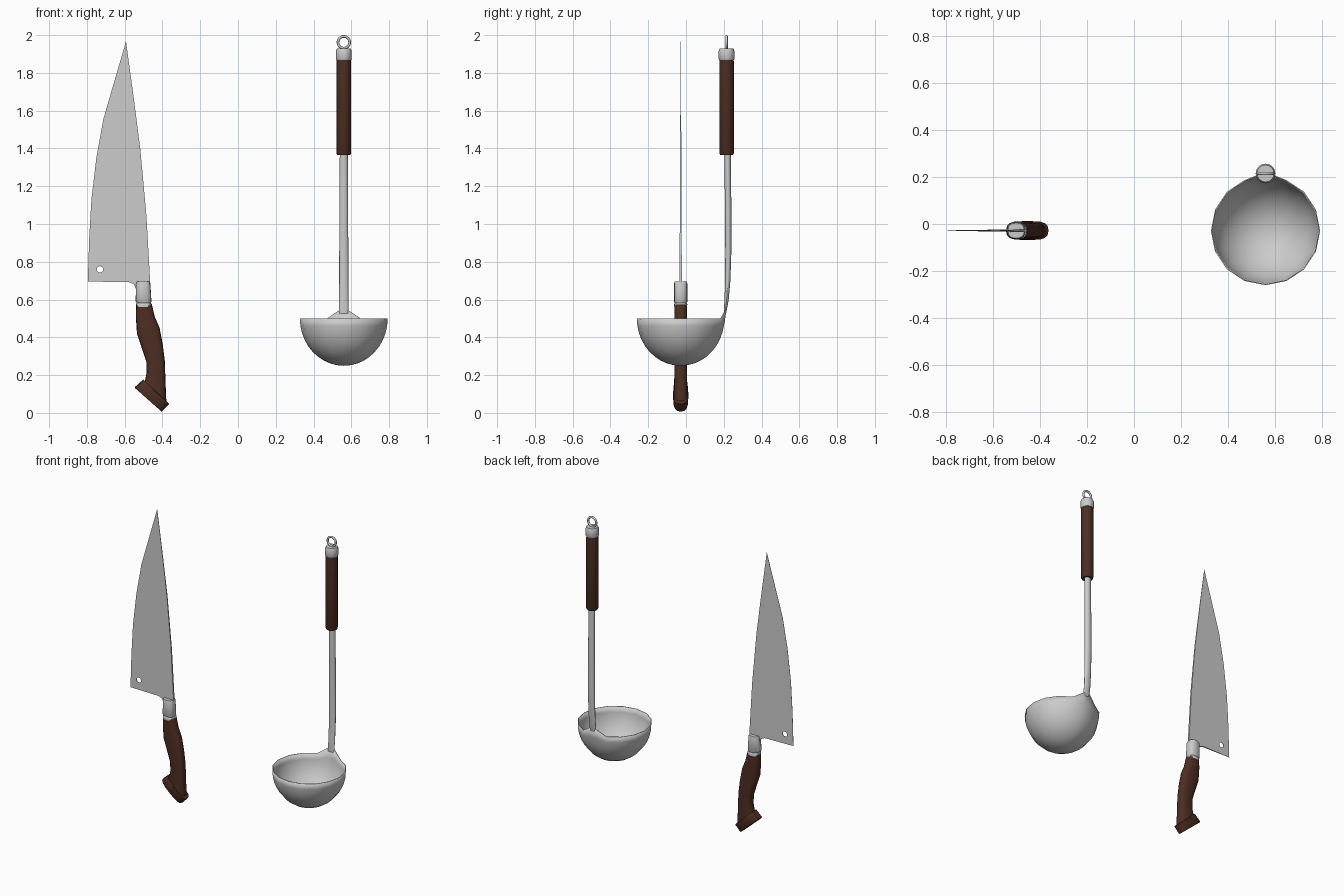
import bpy, bmesh, math
from mathutils import Vector

if "Cube" in bpy.data.objects:
    bpy.data.objects.remove(bpy.data.objects["Cube"])

wood = bpy.data.materials.new("dark_wood")
wood.diffuse_color = (0.075, 0.027, 0.016, 1)
wood.use_nodes = True
wood.node_tree.nodes["Principled BSDF"].inputs["Base Color"].default_value = wood.diffuse_color
KY = -0.028            # knife plane
LX, LY = 0.56, 0.215   # ladle handle axis


def finish(name, bm, mat=None, angle=40):
    bmesh.ops.recalc_face_normals(bm, faces=bm.faces)
    me = bpy.data.meshes.new(name)
    bm.to_mesh(me)
    bm.free()
    ob = bpy.data.objects.new(name, me)
    bpy.context.collection.objects.link(ob)
    if mat:
        me.materials.append(mat)
    bpy.ops.object.select_all(action='DESELECT')
    ob.select_set(True)
    bpy.context.view_layer.objects.active = ob
    bpy.ops.object.shade_smooth_by_angle(angle=math.radians(angle))
    return ob


def spow(v, p):
    return math.copysign(abs(v) ** p, v)


def loft(name, sections, n=16, p=1.0, mat=None):
    """Sections: (left x, left z, right x, right z, centre y, half depth)."""
    bm = bmesh.new()
    rings = []
    for x1, z1, x2, z2, y, ry in sections:
        a, b = Vector((x1, y, z1)), Vector((x2, y, z2))
        mid, half = (a + b) / 2, (b - a) / 2
        rings.append([bm.verts.new(mid + half * spow(math.cos(t), p)
                                   + Vector((0, ry * spow(math.sin(t), p), 0)))
                      for t in (2 * math.pi * i / n for i in range(n))])
    for r, s in zip(rings, rings[1:]):
        for i in range(n):
            j = (i + 1) % n
            bm.faces.new((r[i], r[j], s[j], s[i]))
    bm.faces.new(rings[0])
    bm.faces.new(rings[-1])
    return finish(name, bm, mat)


def rod(name, rows, mat=None, n=16):
    """Upright ladle part from rows of (z, centre y, half width, half depth)."""
    return loft(name, [(LX - w, z, LX + w, z, y, d) for z, y, w, d in rows], n, 1, mat)


# knife blade: outline tapering from spine to cutting edge
outline = [(-.795, .695), (-.788, .92), (-.776, 1.13), (-.75, 1.35), (-.713, 1.555),
           (-.593, 1.967), (-.555, 1.69), (-.517, 1.395), (-.485, 1.045), (-.465, .695),
           (-.47, .63), (-.53, .63), (-.54, .655), (-.553, .682), (-.58, .693)]
bm = bmesh.new()
sides = []
for s in (-1, 1):
    sides.append([bm.verts.new((x, KY + s * max(.0006, .0008 + .0158 * (x + .795)
                                                - .0027 * (z - .695)), z)) for x, z in outline])
    bm.faces.new(sides[-1])
for i in range(len(outline)):
    j = (i + 1) % len(outline)
    bm.faces.new((sides[0][i], sides[0][j], sides[1][j], sides[1][i]))
bmesh.ops.triangulate(bm, faces=[f for f in bm.faces if len(f.verts) > 4])
blade = finish("knife_blade", bm, angle=30)

# hanging hole in the blade
bpy.ops.mesh.primitive_cylinder_add(vertices=16, radius=.017, depth=.1,
                                    location=(-.731, KY, .76), rotation=(math.pi / 2, 0, 0))
cutter = bpy.context.object
cutter.hide_render = True
mod = blade.modifiers.new("hole", 'BOOLEAN')
mod.operation = 'DIFFERENCE'
mod.object = cutter
mod.solver = 'EXACT'
bpy.context.view_layer.objects.active = blade
bpy.ops.object.modifier_apply(modifier=mod.name)
bpy.data.objects.remove(cutter)

# knife bolster, handle and angled butt
loft("knife_bolster", [(-.536, .695, -.468, .695, KY, .032), (-.54, .685, -.464, .685, KY, .035),
                       (-.542, .59, -.458, .588, KY, .035), (-.536, .583, -.462, .581, KY, .031),
                       (-.54, .577, -.456, .575, KY, .035), (-.538, .56, -.457, .56, KY, .034)], p=.75)
loft("knife_handle", [(-.539, .57, -.455, .57, KY, .033), (-.541, .51, -.441, .51, KY, .034),
                      (-.535, .42, -.415, .45, KY, .034), (-.508, .34, -.398, .36, KY, .034),
                      (-.485, .27, -.387, .27, KY, .034), (-.484, .21, -.384, .17, KY, .034),
                      (-.495, .16, -.379, .055, KY, .036)], p=.7, mat=wood)
loft("knife_butt", [(-.503, .177, -.368, .052, KY, .036), (-.507, .172, -.364, .047, KY, .04),
                    (-.545, .138, -.399, .011, KY, .04), (-.545, .131, -.405, .007, KY, .036)],
     p=.7, mat=wood)

# ladle bowl with the back of the rim drawn up to the stem
angles = sorted([22.5 * i for i in range(16) if i != 4] + [84.5, 95.5])
bm = bmesh.new()
rings = []
K = 10
for k in range(1, K + 1):
    u = math.pi / 2 * k / K
    ring = []
    for a in angles:
        t = math.radians(a)
        y, z = -.028 + .23 * math.sin(u) * math.sin(t), .5 - .248 * math.cos(u)
        if abs(a - 90) < 10:
            lift = max(0, k - K + 3) / 3
            z += .045 * lift ** 2
            y += .01 * lift ** 2
        ring.append(bm.verts.new((LX + .23 * math.sin(u) * math.cos(t), y, z)))
    rings.append(ring)
base = bm.verts.new((LX, -.028, .252))
n = len(angles)
for i in range(n):
    j = (i + 1) % n
    bm.faces.new((base, rings[0][j], rings[0][i]))
    for r, s in zip(rings, rings[1:]):
        bm.faces.new((r[i], r[j], s[j], s[i]))
bowl = finish("ladle_bowl", bm, angle=60)
mod = bowl.modifiers.new("wall", 'SOLIDIFY')
mod.thickness = .005
mod.offset = 0

# ladle stem, grip and end cap
rod("ladle_stem", [(.525, .207, .022, .005), (.55, .209, .024, .008), (.6, .215, .024, .011),
                   (.7, .221, .024, .014), (.85, .224, .024, .016), (1.1, .223, .023, .017),
                   (1.4, .22, .021, .017)])
rod("ladle_grip", [(1.365, LY, .034, .034), (1.373, LY, .038, .038),
                   (1.86, LY, .038, .038), (1.88, LY, .036, .036)], wood)
rod("ladle_cap", [(1.868, LY, .039, .039), (1.874, LY, .042, .042), (1.915, LY, .042, .042),
                  (1.93, LY, .036, .036)])

# hanging ring
bpy.ops.mesh.primitive_torus_add(major_segments=24, minor_segments=8, major_radius=.031,
                                 minor_radius=.007, location=(LX, LY, 1.962),
                                 rotation=(math.pi / 2, 0, 0))
bpy.context.object.name = "hanging_ring"
bpy.ops.object.shade_smooth_by_angle(angle=math.radians(60))
